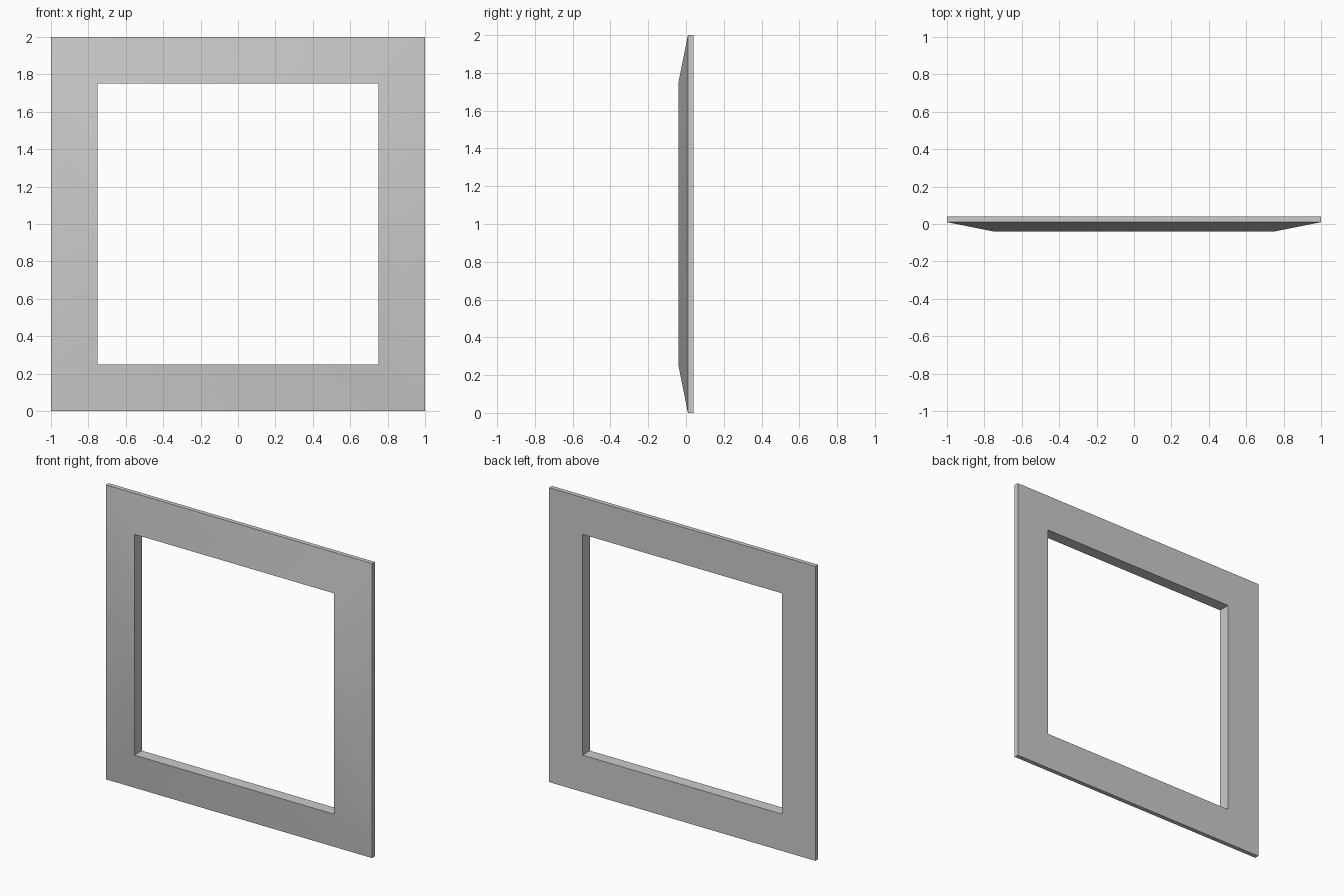
import bpy, bmesh, math

if "Cube" in bpy.data.objects:
    bpy.data.objects.remove(bpy.data.objects["Cube"])

# Moulding cross-section: (half width from frame centre, depth y)
PROFILE = [(1.0, 0.04), (1.0, 0.01), (0.75, -0.04), (0.75, 0.04)]
CORNERS = [(-1, -1), (1, -1), (1, 1), (-1, 1)]

# Square frame: sweep the section around the four mitred corners
bm = bmesh.new()
rings = [[bm.verts.new((sx * r, y, 1 + sz * r)) for r, y in PROFILE]
         for sx, sz in CORNERS]
n = len(PROFILE)
for i in range(4):
    a, b = rings[i], rings[(i + 1) % 4]
    for j in range(n):
        k = (j + 1) % n
        bm.faces.new((a[j], b[j], b[k], a[k]))
bmesh.ops.recalc_face_normals(bm, faces=bm.faces)

mesh = bpy.data.meshes.new("picture_frame")
bm.to_mesh(mesh)
bm.free()
frame = bpy.data.objects.new("picture_frame", mesh)
bpy.context.collection.objects.link(frame)

# Soft mitres on the sloped front, crisp rims
bpy.context.view_layer.objects.active = frame
frame.select_set(True)
bpy.ops.object.shade_smooth_by_angle(angle=math.radians(30))
